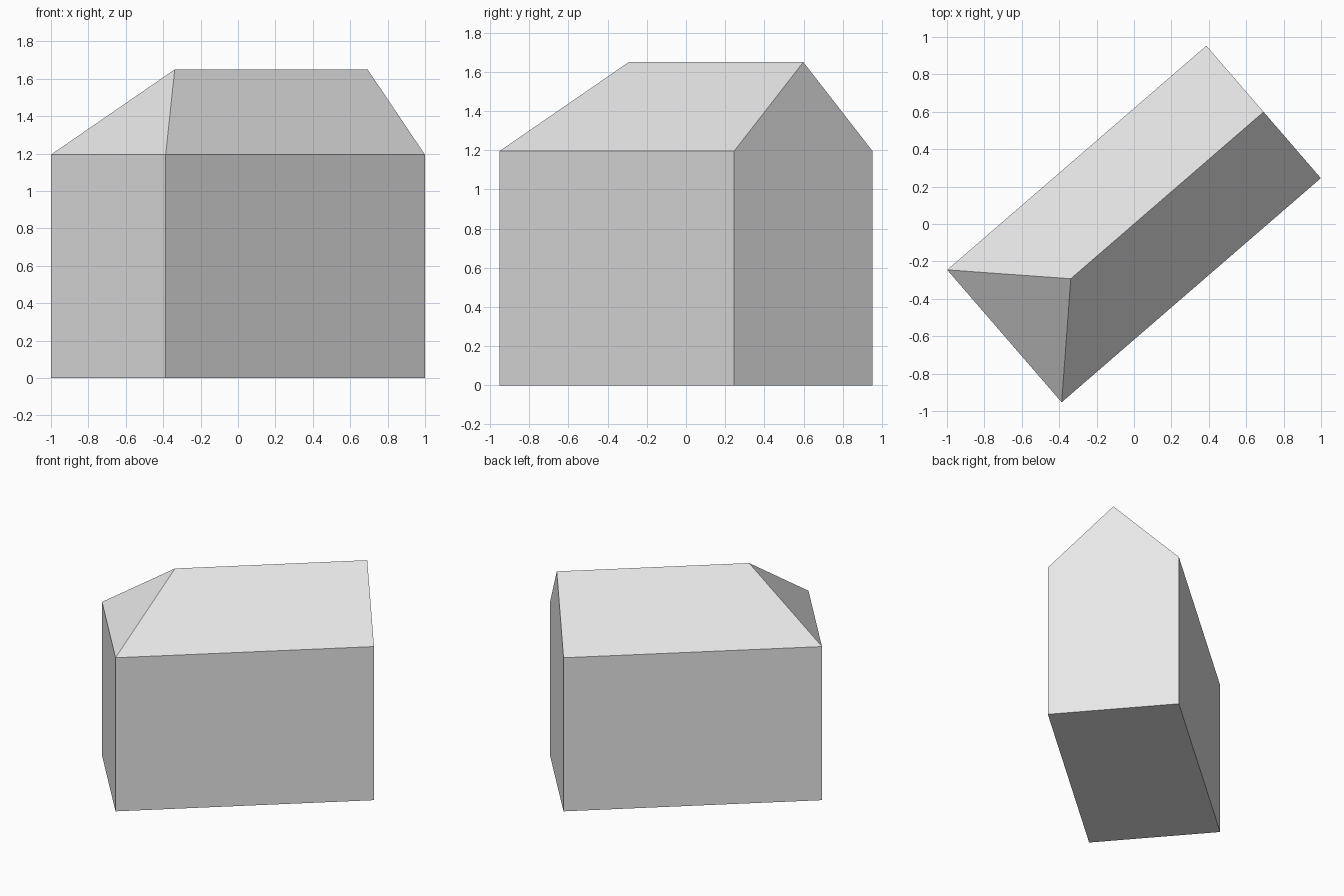
import bpy
import bmesh
import math
from mathutils import Matrix

cube = bpy.data.objects.get("Cube")
if cube:
    bpy.data.objects.remove(cube, do_unlink=True)

HALF_LENGTH, HALF_WIDTH = 0.916, 0.468
EAVES, RIDGE = 1.195, 1.65
HIP_END = -0.447            # where the ridge meets the hipped end
TURN = math.radians(40.85)  # plan rotation of the building

# Single flat colour
grey = bpy.data.materials.new("light_grey")
grey.use_nodes = True
grey.diffuse_color = (0.8, 0.8, 0.8, 1)
grey.node_tree.nodes["Principled BSDF"].inputs["Base Color"].default_value = (0.8, 0.8, 0.8, 1)

bm = bmesh.new()

# Rectangular footprint and eaves outline
signs = [(-1, -1), (1, -1), (1, 1), (-1, 1)]
base, eaves = [[bm.verts.new((sx * HALF_LENGTH, sy * HALF_WIDTH, z)) for sx, sy in signs]
               for z in (0, EAVES)]
hip = bm.verts.new((HIP_END, 0, RIDGE))
gable = bm.verts.new((HALF_LENGTH, 0, RIDGE))

# Floor, long walls and hipped-end wall
bm.faces.new(base[::-1])
for i in (0, 2, 3):
    j = (i + 1) % 4
    bm.faces.new((base[i], base[j], eaves[j], eaves[i]))

# Gable wall runs up to the ridge in one face
bm.faces.new((base[1], base[2], eaves[2], gable, eaves[1]))

# Two roof slopes and the hip
bm.faces.new((eaves[0], eaves[1], gable, hip))
bm.faces.new((eaves[2], eaves[3], hip, gable))
bm.faces.new((eaves[3], eaves[0], hip))

bm.transform(Matrix.Rotation(TURN, 4, "Z"))
bmesh.ops.recalc_face_normals(bm, faces=bm.faces)

mesh = bpy.data.meshes.new("building")
bm.to_mesh(mesh)
bm.free()
mesh.materials.append(grey)
bpy.context.collection.objects.link(bpy.data.objects.new("building", mesh))
